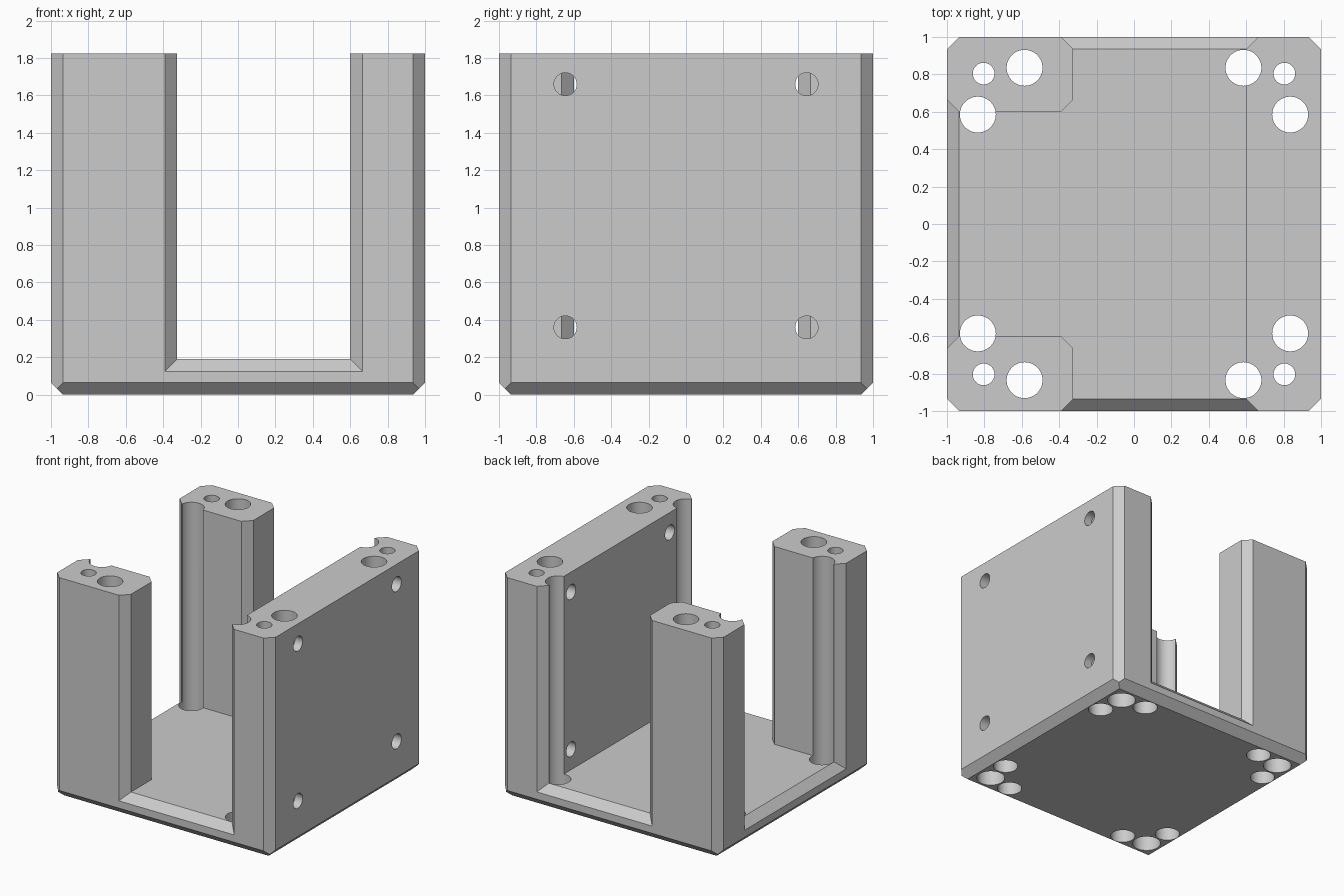
import bpy, bmesh
from math import pi
from mathutils import Matrix, Vector

if "Cube" in bpy.data.objects:
    bpy.data.objects.remove(bpy.data.objects["Cube"])

TOP, FLOOR, CH = 1.825, 0.19, 0.065    # height, floor level, chamfer width
POST_X, WALL_X, POST_Y = -0.325, 0.6, 0.6
SIGNS = (-1, 1)


def make(name, bm):
    bmesh.ops.recalc_face_normals(bm, faces=bm.faces)
    mesh = bpy.data.meshes.new(name)
    bm.to_mesh(mesh)
    bm.free()
    obj = bpy.data.objects.new(name, mesh)
    bpy.context.collection.objects.link(obj)
    return obj


def hull(bm, points):
    verts = [bm.verts.new(p) for p in points]
    bmesh.ops.convex_hull(bm, input=verts)


def cylinder(bm, radius, start, end, segments=48):
    start, end = Vector(start), Vector(end)
    axis = end - start
    turn = axis.to_track_quat("Z", "Y").to_matrix().to_4x4()
    bmesh.ops.create_cone(bm, cap_ends=True, segments=segments, radius1=radius,
                          radius2=radius, depth=axis.length,
                          matrix=Matrix.Translation((start + end) / 2) @ turn)


def cut(body, bm):
    cutter = make("cutter", bm)
    cutter.hide_render = True
    mod = body.modifiers.new("cut", "BOOLEAN")
    mod.operation, mod.solver, mod.object = "DIFFERENCE", "EXACT", cutter
    bpy.ops.object.modifier_apply(modifier=mod.name)
    bpy.data.objects.remove(cutter)


# Outer block, with chamfered bottom and upright edges
bm = bmesh.new()
bmesh.ops.create_cube(bm, size=2)
for v in bm.verts:
    v.co.z = TOP if v.co.z > 0 else 0
planes = [((sx, sy * (1 - CH), 0), (sx, sy, 0)) for sx in SIGNS for sy in SIGNS]
planes += [((s, 0, CH), (s, 0, -1)) for s in SIGNS]
planes += [((0, s, CH), (0, s, -1)) for s in SIGNS]
for co, no in planes:
    bmesh.ops.bisect_plane(bm, geom=bm.verts[:] + bm.edges[:] + bm.faces[:],
                           plane_co=co, plane_no=no, clear_outer=True)
    bmesh.ops.holes_fill(bm, edges=[e for e in bm.edges if e.is_boundary])
body = make("open_case_body", bm)
bpy.context.view_layer.objects.active = body
body.select_set(True)

# Inner space, leaving one full wall and two corner posts
half = [(WALL_X, 1.2), (POST_X, 1.2), (POST_X, POST_Y + CH),
        (POST_X - CH, POST_Y), (-1.2, POST_Y)]
outline = half + [(x, -y) for x, y in reversed(half)]
bm = bmesh.new()
face = bm.faces.new([bm.verts.new((x, y, FLOOR)) for x, y in outline])
ext = bmesh.ops.extrude_face_region(bm, geom=[face])
bmesh.ops.translate(bm, vec=(0, 0, 2),
                    verts=[v for v in ext["geom"] if isinstance(v, bmesh.types.BMVert)])
cut(body, bm)

# Chamfers around the front, back and side openings
def opening(low, high, place):
    bm = bmesh.new()
    points = []
    for depth in (0.9, 1.1):
        grow = depth - 1 + CH
        for u in (low - grow, high + grow):
            points += [place(u, depth, z) for z in (FLOOR - grow, 2.5)]
    hull(bm, points)
    cut(body, bm)

for s in SIGNS:
    opening(POST_X, WALL_X, lambda u, d, z: (u, s * d, z))
opening(-POST_Y, POST_Y, lambda u, d, z: (-d, u, z))

# Upright rod and screw holes at every corner
rods, heads, sides = bmesh.new(), bmesh.new(), bmesh.new()
for sx in SIGNS:
    for sy in SIGNS:
        for x, y, r in ((0.835, 0.585, 0.096), (0.585, 0.835, 0.096),
                        (0.804, 0.804, 0.058)):
            cylinder(rods, r, (sx * x, sy * y, -0.2), (sx * x, sy * y, 2.2))
        cylinder(heads, 0.11, (sx * 0.804, sy * 0.804, -0.2),
                 (sx * 0.804, sy * 0.804, 0.13))

# Cross holes through the full wall
for y in (-0.645, 0.645):
    for z in (0.36, 1.66):
        cylinder(sides, 0.061, (0.45, y, z), (1.2, y, z))
for holes in (rods, heads, sides):
    cut(body, holes)

# One grey finish, round holes smooth and edges sharp
grey = bpy.data.materials.new("light_grey")
grey.use_nodes = True
colour = (0.6, 0.6, 0.6, 1)
grey.diffuse_color = colour
grey.node_tree.nodes["Principled BSDF"].inputs["Base Color"].default_value = colour
body.data.materials.clear()
body.data.materials.append(grey)
for p in body.data.polygons:
    p.material_index = 0
bpy.ops.object.shade_smooth_by_angle(angle=pi / 6)
